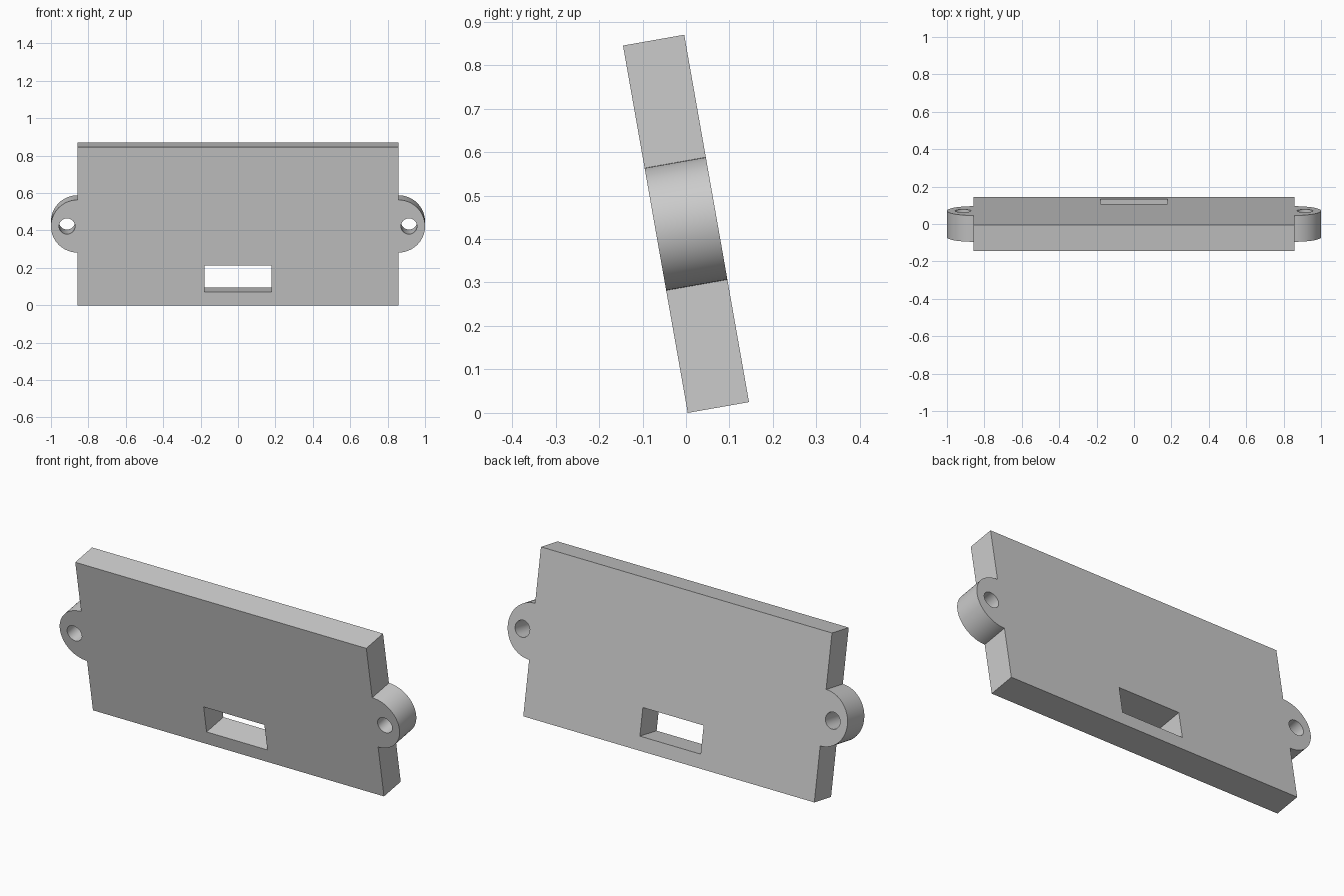
import bpy, bmesh, math
from mathutils import Matrix, Vector

if "Cube" in bpy.data.objects:
    bpy.data.objects.remove(bpy.data.objects["Cube"])

HALF_W, HEIGHT, DEPTH = 0.857, 0.858, 0.143
LUG_R, HOLE_R, HOLE_X = 0.143, 0.043, 0.914
SLOT_W, SLOT_LOW, SLOT_HIGH = 0.179, 0.072, 0.217
TILT = math.radians(10)
MID = HEIGHT / 2


def arc(cx, cz, r, start, end, steps):
    """Points along an arc in the panel's own plane."""
    angles = [math.radians(start + (end - start) * i / steps) for i in range(steps + 1)]
    return [(cx + r * math.cos(a), cz + r * math.sin(a)) for a in angles]


def add_loop(bm, points):
    verts = [bm.verts.new((x, 0, z)) for x, z in points]
    return [bm.edges.new((v, verts[i - 1])) for i, v in enumerate(verts)]


# Outline: rectangle with a half-round lug on each side
outline = [(-HALF_W, 0), (HALF_W, 0)]
outline += arc(HALF_W, MID, LUG_R, -90, 90, 32)
outline += [(HALF_W, HEIGHT), (-HALF_W, HEIGHT)]
outline += arc(-HALF_W, MID, LUG_R, 90, 270, 32)

# Openings: cable slot and two screw holes
slot = [(-SLOT_W, SLOT_LOW), (SLOT_W, SLOT_LOW), (SLOT_W, SLOT_HIGH), (-SLOT_W, SLOT_HIGH)]
holes = [arc(s * HOLE_X, MID, HOLE_R, 0, 360, 32)[:-1] for s in (-1, 1)]

# Fill the front face around the openings and give it thickness
bm = bmesh.new()
edges = []
for loop in [outline, slot] + holes:
    edges += add_loop(bm, loop)
bmesh.ops.triangle_fill(bm, edges=edges, use_beauty=True, normal=Vector((0, -1, 0)))
extruded = bmesh.ops.extrude_face_region(bm, geom=bm.faces[:], use_keep_orig=True)
back = [g for g in extruded["geom"] if isinstance(g, bmesh.types.BMVert)]
bmesh.ops.translate(bm, verts=back, vec=(0, DEPTH, 0))
bmesh.ops.recalc_face_normals(bm, faces=bm.faces[:])

# Lean the panel and centre it front to back
bm.transform(Matrix.Rotation(TILT, 4, "X"))
ys = [v.co.y for v in bm.verts]
bm.transform(Matrix.Translation((0, -(min(ys) + max(ys)) / 2, 0)))

mesh = bpy.data.meshes.new("mounting_panel")
bm.to_mesh(mesh)
bm.free()
panel = bpy.data.objects.new("mounting_panel", mesh)
bpy.context.collection.objects.link(panel)

# Plain grey
grey = bpy.data.materials.new("plain_grey")
grey.use_nodes = True
grey.diffuse_color = (0.6, 0.6, 0.6, 1)
grey.node_tree.nodes["Principled BSDF"].inputs["Base Color"].default_value = (0.6, 0.6, 0.6, 1)
mesh.materials.append(grey)

# Smooth the round walls, keep the edges sharp
bpy.ops.object.select_all(action="DESELECT")
panel.select_set(True)
bpy.context.view_layer.objects.active = panel
bpy.ops.object.shade_smooth_by_angle(angle=math.radians(30))
